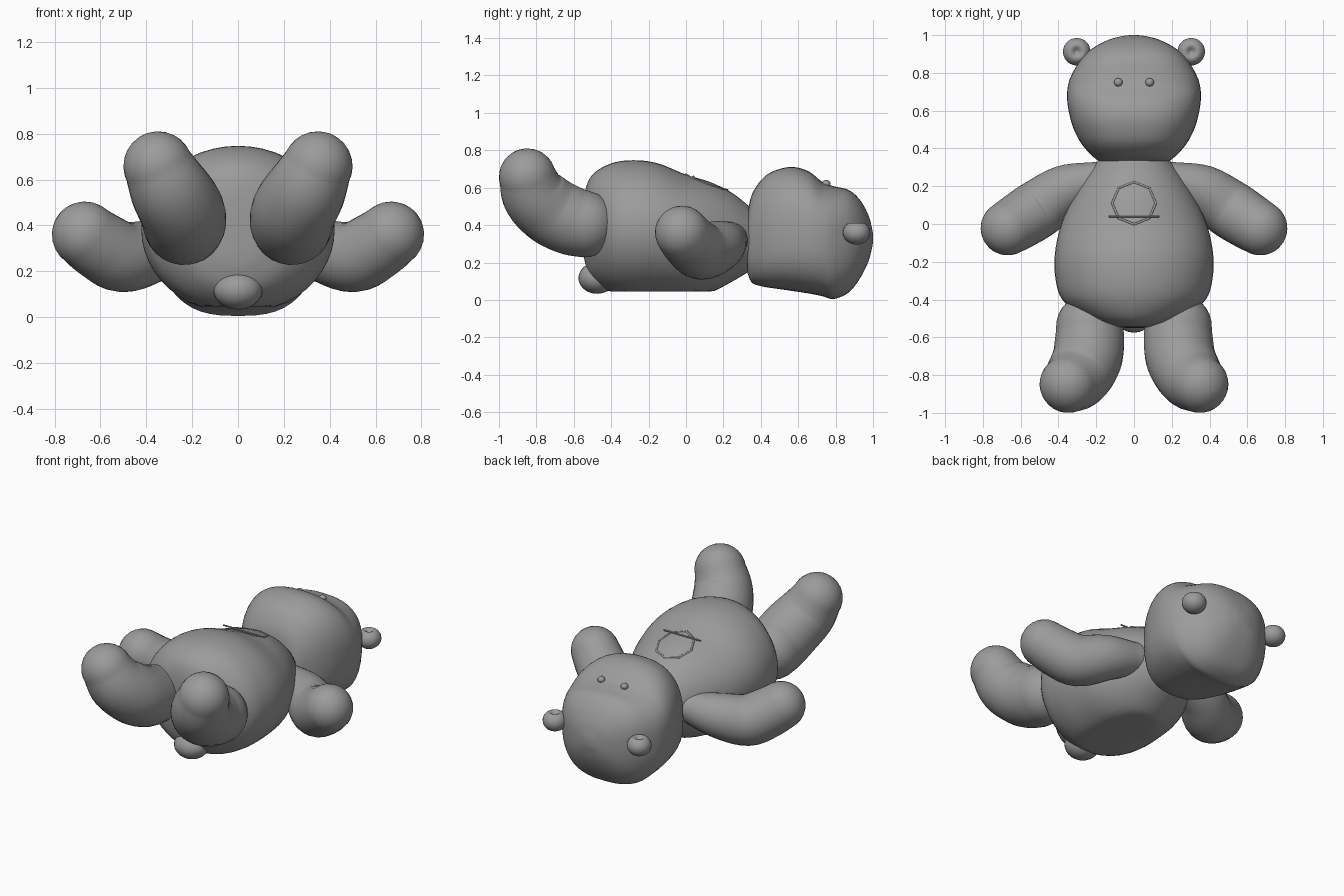
import bpy, bmesh, math
from mathutils import Vector

cube = bpy.data.objects.get("Cube")
if cube:
    bpy.data.objects.remove(cube, do_unlink=True)

GREY = (0.33, 0.33, 0.33, 1)
plush = bpy.data.materials.new("plush grey")
plush.use_nodes = True
plush.diffuse_color = GREY
plush.node_tree.nodes["Principled BSDF"].inputs["Base Color"].default_value = GREY


def finish(name, bm):
    bmesh.ops.recalc_face_normals(bm, faces=bm.faces)
    mesh = bpy.data.meshes.new(name)
    bm.to_mesh(mesh)
    bm.free()
    mesh.materials.append(plush)
    obj = bpy.data.objects.new(name, mesh)
    bpy.context.collection.objects.link(obj)
    bpy.ops.object.select_all(action='DESELECT')
    obj.select_set(True)
    bpy.context.view_layer.objects.active = obj
    bpy.ops.object.shade_smooth_by_angle(angle=math.radians(60))
    return obj


def spline(rows, steps=5):
    """Smooth curve through rows of any number of values."""
    pts = [Vector(r) for r in rows]
    out = []
    for i in range(len(pts) - 1):
        a, b, c, d = pts[max(i - 1, 0)], pts[i], pts[i + 1], pts[min(i + 2, len(pts) - 1)]
        for k in range(steps):
            t = k / steps
            out.append(b + (c - a) * (t / 2) + (2 * a - 5 * b + 4 * c - d) * (t * t / 2)
                       + (3 * b - a - 3 * c + d) * (t ** 3 / 2))
    return out + [pts[-1]]


def skin(name, rings):
    """Skin a list of equal rings and close both ends."""
    bm = bmesh.new()
    loops = [[bm.verts.new(p) for p in ring] for ring in rings]
    n = len(loops[0])
    for a, b in zip(loops, loops[1:]):
        for i in range(n):
            j = (i + 1) % n
            bm.faces.new((a[i], a[j], b[j], b[i]))
    bm.faces.new(loops[0])
    bm.faces.new(loops[-1])
    return finish(name, bm)


def power(v, e):
    return math.copysign(abs(v) ** e, v)


def loft(name, rows, over, under, floor, sides=48):
    """Rows are y, half width, bottom, middle, top; over and under square off the section."""
    rings = []
    for y, w, low, mid, top in spline(rows):
        ring = []
        for i in range(sides):
            a = math.tau * i / sides
            c, s = math.cos(a), math.sin(a)
            e, height = (under, mid - low) if s < 0 else (over, top - mid)
            ring.append((w * power(c, e), y, max(mid + power(s, e) * height, floor)))
        rings.append(ring)
    return skin(name, rings)


def limb(name, rows, sides=28, caps=7):
    """Rounded tube; rows are x, y, z, radius."""
    pts = spline(rows)
    mids = [p.to_3d() for p in pts]
    tang = [(mids[min(i + 1, len(mids) - 1)] - mids[max(i - 1, 0)]).normalized()
            for i in range(len(mids))]
    angles = [math.pi / 2 * (k + 0.2) / caps for k in range(caps)]
    r0, r1 = pts[0][3], pts[-1][3]
    stations = [(mids[0] - tang[0] * r0 * math.cos(a), tang[0], r0 * math.sin(a)) for a in angles]
    stations += [(m, t, p[3]) for m, t, p in zip(mids, tang, pts)]
    stations += [(mids[-1] + tang[-1] * r1 * math.cos(a), tang[-1], r1 * math.sin(a))
                 for a in reversed(angles)]
    rings, last = [], tang[0]
    u = last.orthogonal().normalized()
    for m, t, r in stations:
        u = last.rotation_difference(t) @ u
        last = t
        v = t.cross(u)
        rings.append([m + (u * math.cos(math.tau * i / sides) + v * math.sin(math.tau * i / sides)) * r
                      for i in range(sides)])
    return skin(name, rings)


def ball(name, centre, size, dent=0):
    bm = bmesh.new()
    bmesh.ops.create_uvsphere(bm, u_segments=24, v_segments=16, radius=1)
    for v in bm.verts:
        v.co.z -= dent * math.exp(-10 * (v.co.x ** 2 + v.co.y ** 2)) * max(v.co.z, 0)
        v.co = Vector(a * b + c for a, b, c in zip(v.co, size, centre))
    return finish(name, bm)


# Plump body with a flattened, tapering back
body = loft("body", [
    (-.55, .04, .28, .34, .46), (-.54, .13, .2, .36, .58), (-.5, .26, .11, .37, .67),
    (-.4, .38, .04, .38, .73), (-.28, .417, .015, .38, .747), (-.15, .418, .015, .38, .73),
    (0, .385, .015, .37, .67), (.13, .325, .04, .36, .63), (.25, .255, .1, .34, .57),
    (.35, .18, .16, .32, .49)], 1, 1, .045)

# Boxy head with a bulging muzzle
loft("head", [
    (.33, .18, .14, .32, .47), (.355, .215, .09, .33, .57), (.42, .275, .07, .34, .66),
    (.5, .318, .058, .35, .70), (.58, .342, .046, .36, .71), (.66, .354, .034, .36, .685),
    (.73, .35, .02, .36, .63), (.79, .33, .005, .36, .608), (.87, .282, .04, .36, .588),
    (.93, .22, .115, .35, .535), (.975, .135, .205, .34, .455), (.995, .06, .28, .33, .38),
    (1, .015, .31, .33, .345)], .8, .74, 0)

for side, s in (("left", 1), ("right", -1)):
    limb(side + "_arm", [
        (s * .2, .23, .32, .1), (s * .36, .18, .29, .135), (s * .5, .085, .262, .154),
        (s * .6, .02, .31, .151), (s * .668, -.022, .36, .144)])
    limb(side + "_leg", [
        (s * .235, -.545, .405, .178), (s * .235, -.62, .425, .184), (s * .25, -.72, .475, .184),
        (s * .3, -.81, .56, .174), (s * .348, -.848, .658, .152)])
    ball(side + "_ear", (s * .303, .912, .36), (.073, .073, .064), .55)
    ball(side + "_eye", (s * .083, .75, .622), (.023, .022, .02))

ball("tail", (0, -.475, .117), (.107, .1, .084))

# Thin raised trim on the belly, laid on the body surface
hits = []
for i in range(8):
    a = math.tau * i / 8
    start = Vector((.115 * math.sin(a), .11 - .112 * math.cos(a), 2))
    hits.append(body.ray_cast(start, Vector((0, 0, -1)))[1])


def rod(name, a, b, r):
    limb(name, [(*a, r), (*b, r)], 8, 2)


for i in range(8):
    rod("belly_ring_part", hits[i], hits[(i + 1) % 8], .006)
rod("belly_bar", Vector((-.13, .04, .66)), Vector((.13, .04, .66)), .005)
